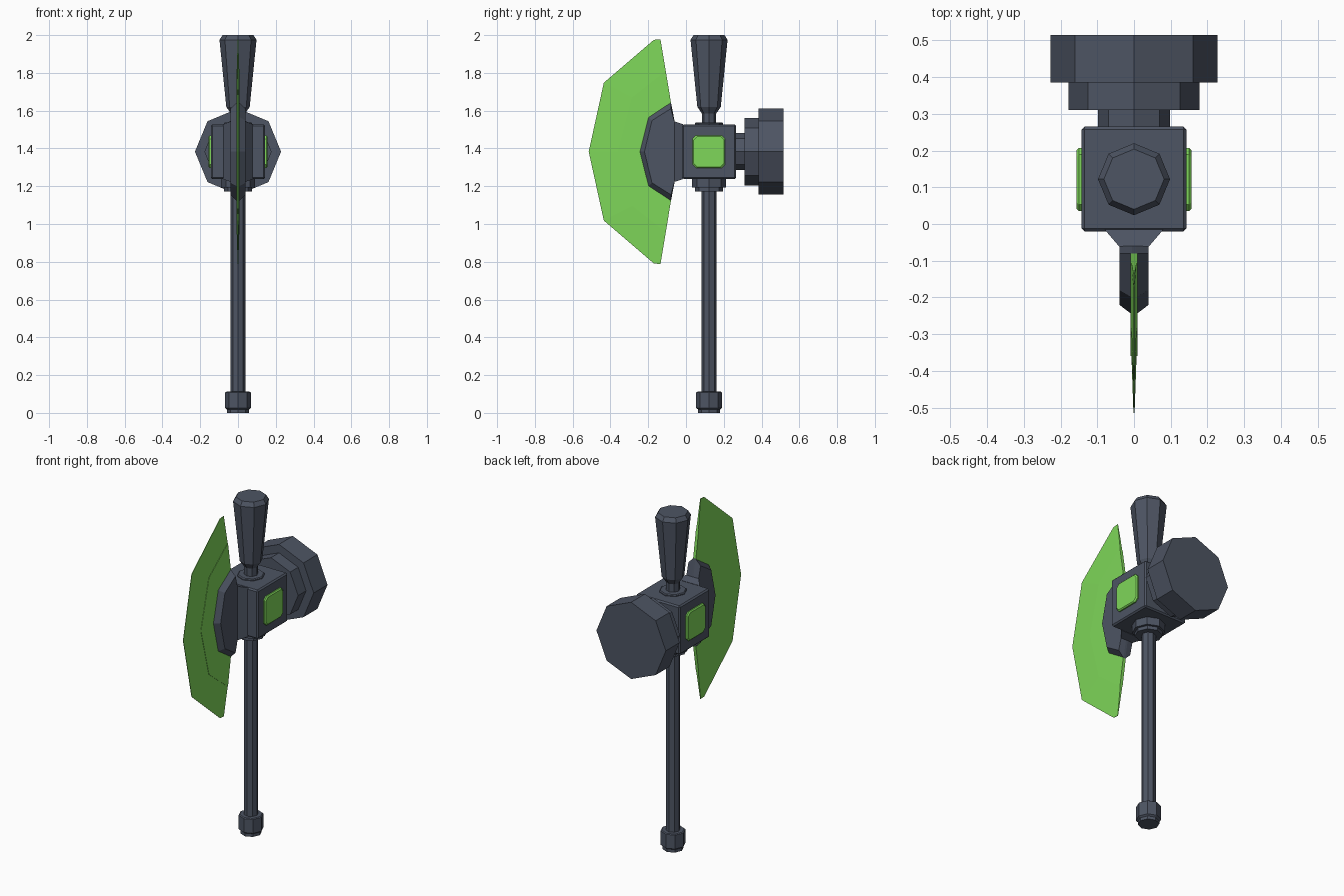
import bpy, bmesh
from math import cos, sin, pi

if "Cube" in bpy.data.objects:
    bpy.data.objects.remove(bpy.data.objects["Cube"])

MID = 1.383    # height of the head centre
AXIS = 0.122   # y of the shaft axis


def material(name, rgb):
    m = bpy.data.materials.new(name)
    m.diffuse_color = (*rgb, 1)
    m.use_nodes = True
    m.node_tree.nodes["Principled BSDF"].inputs["Base Color"].default_value = m.diffuse_color
    return m


DARK = material("dark_metal", (0.075, 0.09, 0.125))
GREEN = material("green_glow", (0.21, 0.68, 0.10))


def finish(name, bm, mat, bevel=0):
    bmesh.ops.recalc_face_normals(bm, faces=bm.faces)
    me = bpy.data.meshes.new(name)
    bm.to_mesh(me)
    bm.free()
    me.materials.append(mat)
    ob = bpy.data.objects.new(name, me)
    bpy.context.collection.objects.link(ob)
    if bevel:
        b = ob.modifiers.new("bevel", "BEVEL")
        b.width, b.segments = bevel, 1
    return ob


def loft(name, rings, mat, bevel=0):
    """Skin a list of equal-length closed rings and cap both ends."""
    bm = bmesh.new()
    vs = [[bm.verts.new(p) for p in ring] for ring in rings]
    for a, b in zip(vs, vs[1:]):
        for i in range(len(a)):
            j = (i + 1) % len(a)
            bm.faces.new((a[i], a[j], b[j], b[i]))
    bm.faces.new(vs[0])
    bm.faces.new(vs[-1])
    return finish(name, bm, mat, bevel)


def octagonal(name, profile, along="z"):
    """Eight-sided turned part from (radius, position) pairs."""
    rings = []
    for r, t in profile:
        c = [(r * cos(i * pi / 4), r * sin(i * pi / 4)) for i in range(8)]
        rings.append([(x, AXIS + y, t) if along == "z" else (x, t, MID + y) for x, y in c])
    return loft(name, rings, DARK)


def box(name, x, y, z, mat, bevel=0):
    rings = [[(px, y[0], z[0]), (px, y[1], z[0]), (px, y[1], z[1]), (px, y[0], z[1])] for px in x]
    return loft(name, rings, mat, bevel)


def mirrored(half):
    """Complete an arc of (y, height above centre) points below the centre."""
    return half + [(y, -h) for y, h in reversed(half) if h > 0]


def at(x, pts):
    return [(x, y, MID + h) for y, h in pts]


# Shaft, pommel, collars and upper grip
octagonal("shaft", [(0.039, 0.08), (0.039, 1.22)])
octagonal("pommel", [(0.058, 0), (0.058, 0.018), (0.068, 0.026), (0.068, 0.108), (0.062, 0.112)])
octagonal("lower_collar", [(0.075, 1.172), (0.075, 1.192), (0.09, 1.192), (0.09, 1.25)])
octagonal("upper_collar", [(0.075, 1.52), (0.075, 1.533), (0.07, 1.538)])
octagonal("upper_grip", [(0.038, 1.52), (0.038, 1.585), (0.062, 1.62),
                         (0.098, 1.975), (0.082, 2.0)])

# Head block and side panels
box("head_block", (-0.143, 0.143), (-0.02, 0.265), (1.238, 1.528), DARK, 0.008)
for s, side in ((-1, "left"), (1, "right")):
    rings = []
    for x, r in ((0.13, 0.086), (0.15, 0.086), (0.156, 0.080)):
        c = r - 0.018
        outline = [(r, -c), (r, c), (c, r), (-c, r), (-r, c), (-r, -c), (-c, -r), (c, -r)]
        rings.append([(s * x, AXIS - 0.001 + a, MID + b) for a, b in outline])
    loft(side + "_panel", rings, GREEN)

# Stepped hammer
octagonal("hammer", [(0.098, 0.25), (0.098, 0.31), (0.178, 0.31), (0.178, 0.385),
                     (0.228, 0.385), (0.228, 0.515)], "y")

# Blade mount: flared root and chamfered slab
loft("mount_root", [[(-w, y, MID - h), (w, y, MID - h), (w, y, MID + h), (-w, y, MID + h)]
                    for w, y, h in ((0.08, -0.015, 0.145), (0.04, -0.062, 0.16), (0.04, -0.09, 0.17))], DARK)
rim = mirrored([(-0.06, 0.16), (-0.08, 0.262), (-0.2, 0.183), (-0.246, 0)])
flat = mirrored([(-0.06, 0.155), (-0.08, 0.228), (-0.18, 0.165), (-0.22, 0)])
loft("blade_mount", [at(-0.04, flat), at(-0.006, rim), at(0.006, rim), at(0.04, flat)], DARK)

# Blade core plate
ridge = mirrored([(-0.107, 0.427), (-0.125, 0.413), (-0.285, 0.287), (-0.36, 0)])
back = [(-0.08, -0.262), (-0.08, 0.262)]
loft("blade_core", [at(-0.009, ridge + back), at(0.009, ridge + back)], GREEN)

# Cutting edge, thinning outwards from the ridge
tip = mirrored([(-0.135, 0.595), (-0.17, 0.592), (-0.435, 0.365), (-0.515, 0)])
loft("cutting_edge", [[(-0.007, y1, MID + h1), (0.007, y1, MID + h1),
                       (0.0015, y2, MID + h2), (-0.0015, y2, MID + h2)]
                      for (y1, h1), (y2, h2) in zip(ridge, tip)], GREEN)
